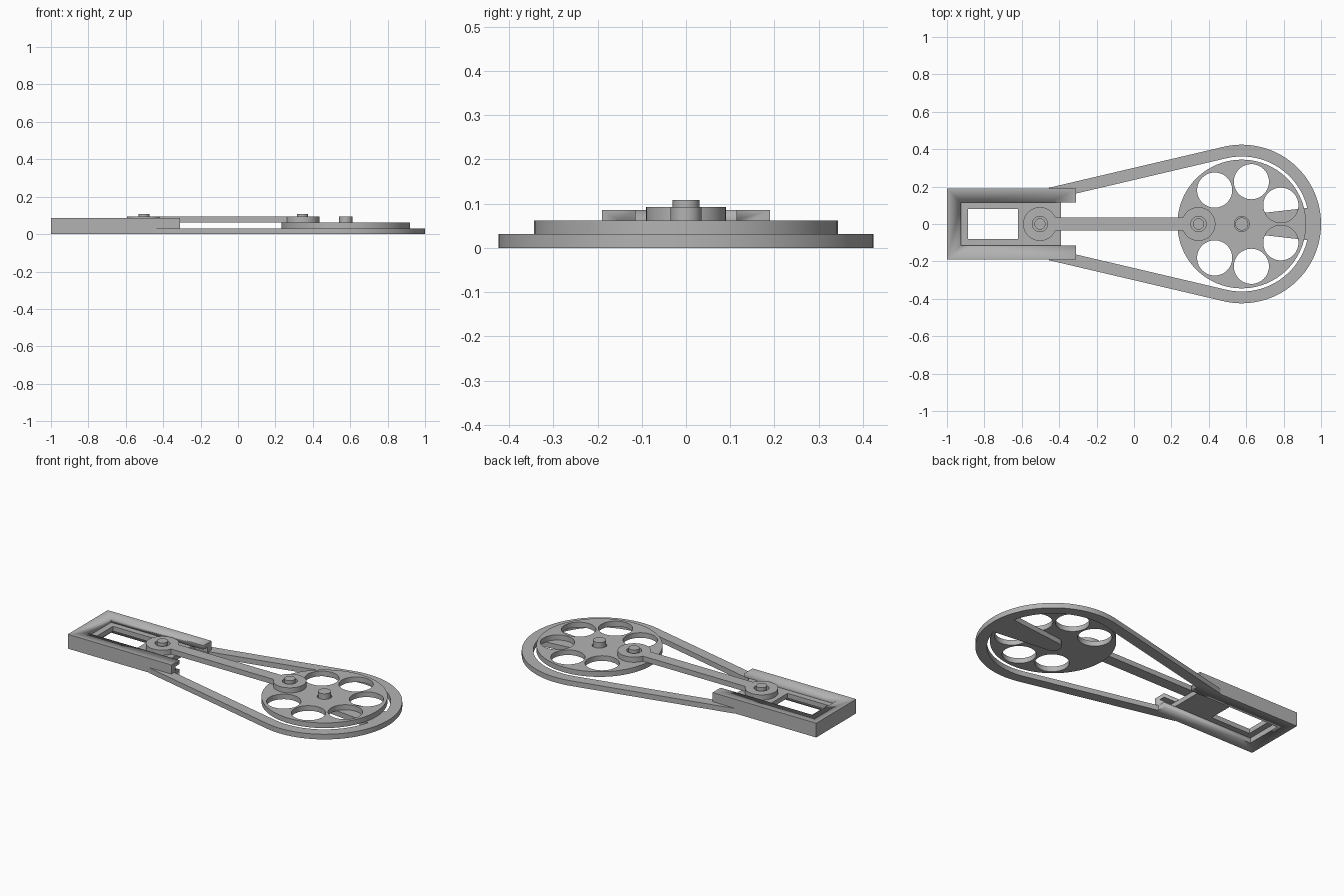
import bpy, bmesh
from math import sin, cos, asin, degrees, radians, tan

cube = bpy.data.objects.get("Cube")
if cube:
    bpy.data.objects.remove(cube, do_unlink=True)

grey = bpy.data.materials.new("machined_grey")
grey.use_nodes = True
colour = (0.45, 0.45, 0.45, 1)
grey.diffuse_color = colour
grey.node_tree.nodes["Principled BSDF"].inputs["Base Color"].default_value = colour

LAYER = 0.031                      # thickness of each stacked plate
WHEEL_X, CRANK_X, SLIDER_X = 0.576, 0.345, -0.503


def arc(cx, r, start, end, n=32):
    """Points on an arc centred on (cx, 0), angles in degrees."""
    angles = [radians(start + (end - start) * i / n) for i in range(n + 1)]
    return [(cx + r * cos(a), r * sin(a)) for a in angles]


def circle(cx, r, n=64, cy=0):
    return [(x, y + cy) for x, y in arc(cx, r, 0, 360, n)[:-1]]


def rect(x0, x1, half):
    return [(x0, -half), (x1, -half), (x1, half), (x0, half)]


def plate(name, loops, z0, z1):
    """Extrude an outline, with any further loops as holes."""
    curve = bpy.data.curves.new(name + "_outline", 'CURVE')
    curve.dimensions, curve.fill_mode = '2D', 'BOTH'
    curve.extrude = (z1 - z0) / 2
    for loop in loops:
        spline = curve.splines.new('POLY')
        spline.points.add(len(loop) - 1)
        for p, (x, y) in zip(spline.points, loop):
            p.co = (x, y, 0, 1)
        spline.use_cyclic_u = True
    temp = bpy.data.objects.new(name + "_temp", curve)
    bpy.context.collection.objects.link(temp)
    deps = bpy.context.evaluated_depsgraph_get()
    mesh = bpy.data.meshes.new_from_object(temp.evaluated_get(deps))
    bpy.data.objects.remove(temp, do_unlink=True)
    bm = bmesh.new()
    bm.from_mesh(mesh)
    bmesh.ops.remove_doubles(bm, verts=bm.verts, dist=1e-5)
    bmesh.ops.translate(bm, verts=bm.verts, vec=(0, 0, (z0 + z1) / 2))
    bmesh.ops.recalc_face_normals(bm, faces=bm.faces)
    bm.to_mesh(mesh)
    bm.free()
    mesh.materials.clear()
    mesh.materials.append(grey)
    obj = bpy.data.objects.new(name, mesh)
    bpy.context.collection.objects.link(obj)
    bpy.ops.object.select_all(action='DESELECT')
    obj.select_set(True)
    bpy.context.view_layer.objects.active = obj
    bpy.ops.object.shade_smooth_by_angle(angle=radians(30))
    return obj


# Guide block: an open-ended channel with a side groove for the slider
guide = plate("slider_guide", [rect(-1, -0.31, 0.19)], 0, 0.086)
cutters = [plate("slot_cutter", [rect(-0.924, 0, 0.114)], -0.1, 0.2),
           plate("groove_cutter", [rect(-0.961, 0, 0.151)], LAYER, 2 * LAYER)]
for cutter in cutters:
    mod = guide.modifiers.new(cutter.name, 'BOOLEAN')
    mod.operation, mod.solver, mod.object = 'DIFFERENCE', 'EXACT', cutter
    bpy.context.view_layer.objects.active = guide
    bpy.ops.object.modifier_apply(modifier=mod.name)
    bpy.data.objects.remove(cutter, do_unlink=True)

# Base frame: two slanted arms, a round end and a tapered bearing spoke
LEAN, OUTER, INNER = 13.2, 0.424, 0.361


def arm_y(r, x):
    """Height of the arm edge tangent to radius r, at x."""
    a = radians(LEAN)
    return r / cos(a) + (x - WHEEL_X) * tan(a)


xo, xi = -0.455, -0.43
root = asin(0.086 / INNER)
outline = [(xo, -arm_y(OUTER, xo))]
outline += arc(WHEEL_X, OUTER, -90 - LEAN, 90 + LEAN, 72)
outline += [(xo, arm_y(OUTER, xo)), (xi, arm_y(INNER, xi))]
outline += arc(WHEEL_X, INNER, 90 + LEAN, degrees(root), 32)
outline += arc(WHEEL_X, 0.046, 96, 264, 24)
outline += arc(WHEEL_X, INNER, -degrees(root), -90 - LEAN, 32)
outline += [(xi, -arm_y(INNER, xi))]
plate("base_frame", [outline], 0, LAYER)
plate("wheel_axle", [circle(WHEEL_X, 0.035)], 0, 3 * LAYER)

# Crank wheel: seven equal positions, six holes and one pin
holes = []
for k in (1, 2, 3, 4, 5, 6):
    a = radians(180 + 360 * k / 7)
    holes.append(circle(WHEEL_X + 0.232 * cos(a), 0.094, 48, 0.232 * sin(a)))
plate("crank_wheel", [circle(WHEEL_X, 0.344, 96), circle(WHEEL_X, 0.04)] + holes,
      LAYER, 2 * LAYER)

# Sliding plate with its window
plate("slider", [rect(-0.958, -0.39, 0.148), rect(-0.888, -0.62, 0.08)],
      LAYER + 0.001, 2 * LAYER - 0.001)

# Connecting rod with two eyes
EYE, BAR = 0.09, 0.035
neck = degrees(asin(BAR / EYE))
rod = arc(SLIDER_X, EYE, neck, 360 - neck, 48)
rod += arc(CRANK_X, EYE, -180 + neck, 180 - neck, 48)
plate("connecting_rod", [rod, circle(SLIDER_X, 0.041), circle(CRANK_X, 0.041)],
      2 * LAYER, 3 * LAYER)

# Pins through the eyes
for name, x in (("slider_pin", SLIDER_X), ("crank_pin", CRANK_X)):
    plate(name, [circle(x, 0.03)], 1.5 * LAYER, 0.108)
